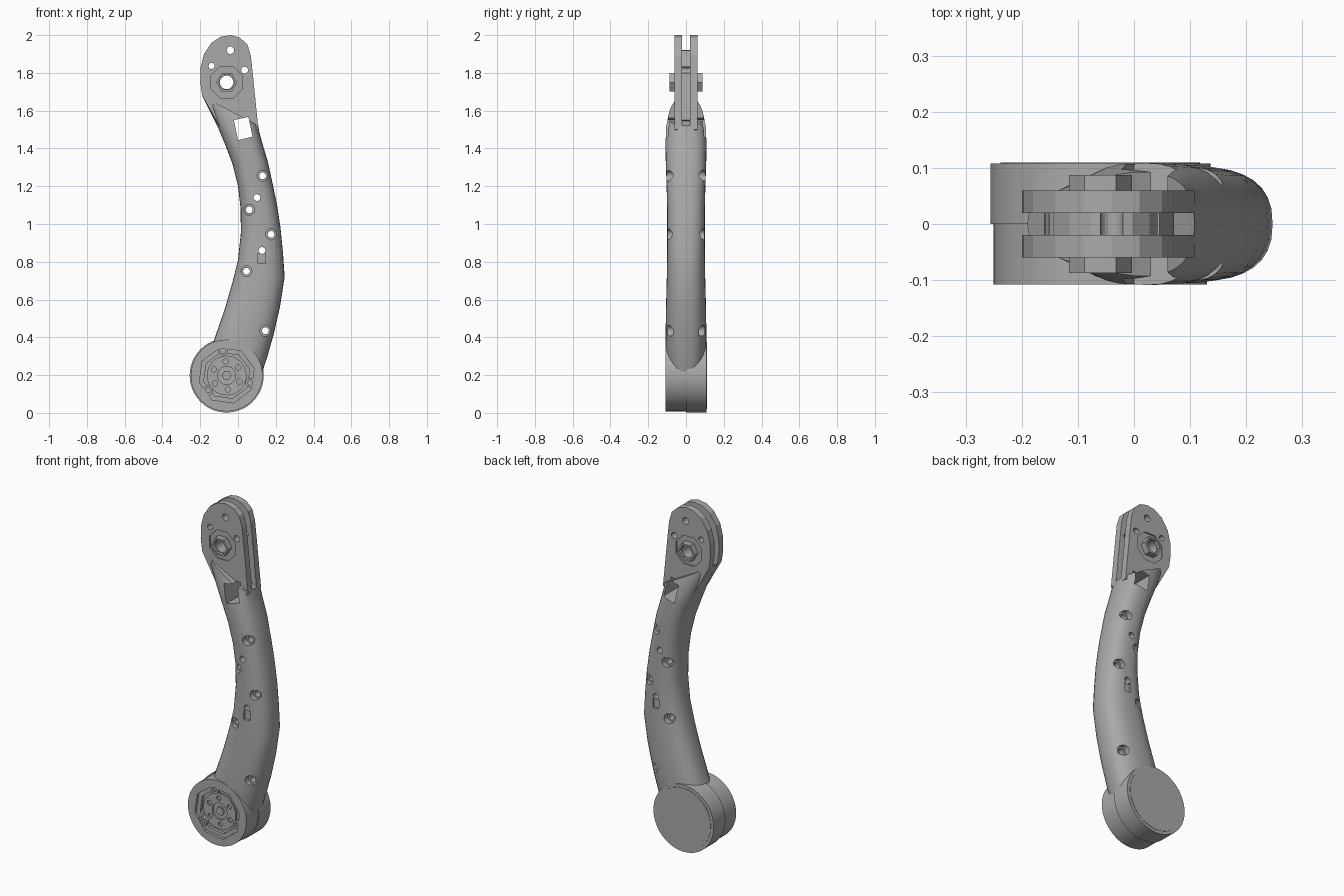
import bpy, bmesh, math
from math import sin, cos, pi

cube = bpy.data.objects.get("Cube")
if cube:
    bpy.data.objects.remove(cube, do_unlink=True)

grey = bpy.data.materials.new("mid grey")
grey.use_nodes = True
grey.diffuse_color = (0.4, 0.4, 0.4, 1)
grey.node_tree.nodes["Principled BSDF"].inputs["Base Color"].default_value = (0.4, 0.4, 0.4, 1)


def ngon(x, z, r, n=20, turn=0.0):
    return [(x + r * cos(2 * pi * i / n + turn), z + r * sin(2 * pi * i / n + turn)) for i in range(n)]


def make(name, bm):
    bmesh.ops.recalc_face_normals(bm, faces=bm.faces[:])
    mesh = bpy.data.meshes.new(name)
    bm.to_mesh(mesh)
    bm.free()
    mesh.materials.append(grey)
    ob = bpy.data.objects.new(name, mesh)
    bpy.context.collection.objects.link(ob)
    return ob


def skin(bm, rings):
    loops = [[bm.verts.new(p) for p in ring] for ring in rings]
    n = len(loops[0])
    for a, b in zip(loops, loops[1:]):
        for i in range(n):
            bm.faces.new((a[i], a[(i + 1) % n], b[(i + 1) % n], b[i]))
    bm.faces.new(loops[0])
    bm.faces.new(loops[-1])


def prisms(name, shapes):
    """Outlines in x and z, each extruded between two y values."""
    bm = bmesh.new()
    for pts, y0, y1 in shapes:
        skin(bm, [[(x, y, z) for x, z in pts] for y in (y0, y1)])
    return make(name, bm)


def cut(targets, shapes):
    cutter = prisms("cutter", shapes)
    cutter.hide_render = True
    for ob in targets:
        mod = ob.modifiers.new("cut", "BOOLEAN")
        mod.operation, mod.solver, mod.object = "DIFFERENCE", "EXACT", cutter
        bpy.context.view_layer.objects.active = ob
        bpy.ops.object.modifier_apply(modifier=mod.name)
    bpy.data.objects.remove(cutter, do_unlink=True)


def both(pts, y0, y1):
    return [(pts, y0, y1), (pts, -y1, -y0)]


# Curved arm: left edge, right edge, half thickness at each edge
sections = [
    ((-0.18, 0.27), (0.12, 0.19), 0.100, 0.100),
    ((-0.135, 0.36), (0.15, 0.28), 0.107, 0.107),
    ((-0.115, 0.42), (0.19, 0.42), 0.108, 0.108),
    ((-0.07, 0.55), (0.222, 0.56), 0.106, 0.106),
    ((-0.03, 0.69), (0.247, 0.72), 0.102, 0.102),
    ((0.0, 0.81), (0.238, 0.85), 0.100, 0.100),
    ((0.015, 0.95), (0.225, 0.98), 0.100, 0.100),
    ((0.014, 1.08), (0.207, 1.1), 0.100, 0.100),
    ((0.0, 1.2), (0.182, 1.22), 0.103, 0.103),
    ((-0.03, 1.32), (0.158, 1.33), 0.107, 0.107),
    ((-0.068, 1.42), (0.131, 1.42), 0.109, 0.109),
    ((-0.11, 1.52), (0.112, 1.49), 0.105, 0.111),
    ((-0.19, 1.68), (0.108, 1.52), 0.060, 0.113),
]
rings = []
for (lx, lz), (rx, rz), tl, tr in sections:
    ring = []
    for i in range(32):
        a = 2 * pi * i / 32
        c = math.copysign(abs(cos(a)) ** 0.8, cos(a))
        s = math.copysign(abs(sin(a)) ** 0.8, sin(a))
        k = (c + 1) / 2
        ring.append((lx + (rx - lx) * k, (tl + (tr - tl) * k) * s, lz + (rz - lz) * k))
    rings.append(ring)
bm = bmesh.new()
skin(bm, rings)
arm = make("curved_arm", bm)

# Forked head: two cheek plates around a smaller core
head = [(-0.19, 1.68), (-0.2, 1.75), (-0.198, 1.83), (-0.18, 1.9), (-0.14, 1.96), (-0.09, 1.992),
        (-0.04, 2.0), (0.01, 1.987), (0.05, 1.95), (0.068, 1.89), (0.08, 1.78), (0.098, 1.6),
        (0.108, 1.5), (0.0, 1.45), (-0.1, 1.52)]
cheeks = prisms("head_cheek_plates", both(head, 0.02, 0.06))
core = prisms("head_core", [([(-0.04 + (x + 0.04) * 0.75, 1.7 + (z - 1.7) * 0.75) for x, z in head], -0.021, 0.021)])
px, pz = -0.06, 1.75
cut([cheeks], both(ngon(px, pz, 0.09, 8, pi / 8), 0.052, 0.08))

# Hexagonal pivot bushing through the head
bushing = prisms("pivot_bushing", [(ngon(px, pz, 0.056, 6), -0.087, 0.087)])
cut([bushing], both(ngon(px, pz, 0.044, 6), 0.07, 0.1))
window = [(-0.022, 1.55), (0.055, 1.567), (0.077, 1.463), (0.0, 1.443)]
through = [(ngon(x, z, r), -0.2, 0.2) for x, z, r in
           [(-0.04, 1.92, 0.02), (-0.14, 1.837, 0.016), (0.035, 1.815, 0.018), (px, pz, 0.036)]]
cut([cheeks, core, bushing], through)
cut([arm, cheeks, core], [(window, -0.2, 0.2)])

# Counterbored bolt holes and plain pin holes in the arm
bolts = [(0.13, 1.255), (0.06, 1.075), (0.175, 0.945), (0.045, 0.75), (0.145, 0.435)]
bores = []
for x, z in bolts:
    bores += both(ngon(x, z, 0.029, 16), 0.068, 0.2)
pocket = [(0.107, 0.79), (0.146, 0.79), (0.146, 0.845), (0.107, 0.845)]
cut([arm], bores + both(pocket, 0.088, 0.2))
cut([arm], [(ngon(x, z, 0.018, 16), -0.2, 0.2) for x, z in bolts + [(0.1, 1.14), (0.127, 0.86)]])

# Round joint housing in two halves, with a stepped octagonal socket in front
hx, hz = -0.06, 0.198
front = prisms("housing_front", [(ngon(hx, hz, 0.19, 48), -0.108, 0)])
back = prisms("housing_back", [(ngon(hx, hz, 0.196, 48), 0, 0.108)])
turn = 0.25
socket = ngon(hx, hz, 0.15, 8, turn)
cut([arm, front], [(socket, -0.2, -0.092)])
cut([arm, front], [(ngon(hx, hz, 0.125, 8, turn), -0.2, -0.075)])

# Screws on the step and a holed drive disc in the middle
spots = [(-0.08, 0.33), (0.065, 0.16), (-0.157, 0.12)]
screws = prisms("socket_screws", [(ngon(x, z, 0.026, 12), -0.104, -0.06) for x, z in spots])
cut([screws], [(ngon(x, z, 0.015, 6), -0.2, -0.09) for x, z in spots])
disc = prisms("drive_disc", [(ngon(hx, hz, 0.105, 32), -0.085, -0.06)])
cut([disc], [(ngon(hx + 0.075 * cos(a), hz + 0.075 * sin(a), 0.014, 12), -0.2, -0.07)
             for a in [0.6 + i * pi / 3 for i in range(6)]] + [(ngon(hx, hz, 0.048), -0.2, -0.072)])
prisms("drive_nut", [(ngon(hx, hz, 0.026, 6), -0.084, -0.06)])

# Round cover plate on the rear of the housing
prisms("rear_cover", [(ngon(hx, hz, 0.178, 32), 0.1, 0.11)])

for ob in (arm, front, back):
    bpy.ops.object.select_all(action="DESELECT")
    ob.select_set(True)
    bpy.context.view_layer.objects.active = ob
    bpy.ops.object.shade_smooth_by_angle(angle=math.radians(30))
